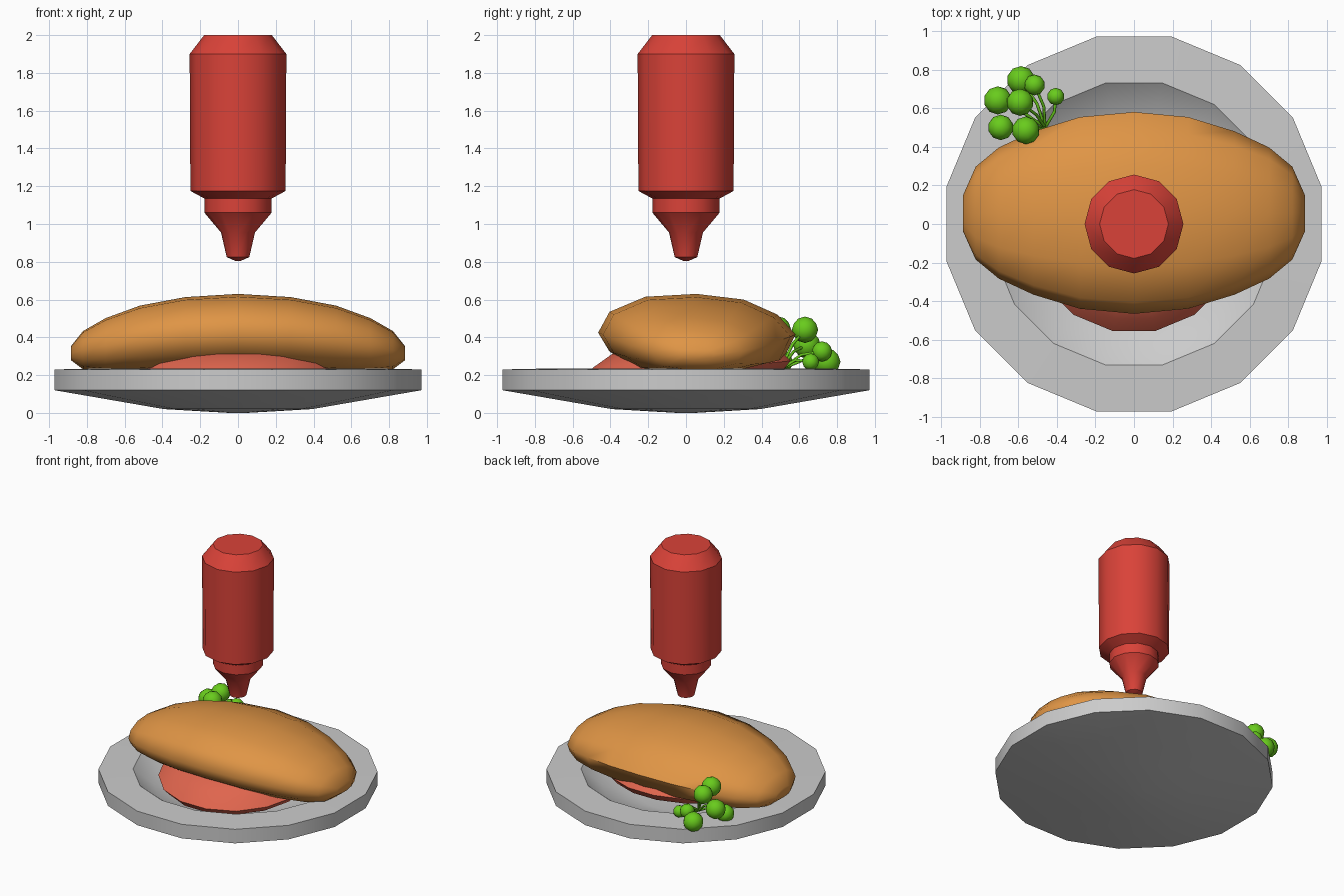
import bpy
import bmesh
import math
from mathutils import Vector

cube = bpy.data.objects.get("Cube")
if cube:
    bpy.data.objects.remove(cube, do_unlink=True)


def material(name, rgb):
    mat = bpy.data.materials.new(name)
    mat.use_nodes = True
    mat.diffuse_color = (*rgb, 1)
    mat.node_tree.nodes["Principled BSDF"].inputs["Base Color"].default_value = (*rgb, 1)
    return mat


GREY = material("plate grey", (0.6, 0.6, 0.6))
RED = material("bottle red", (0.7, 0.055, 0.04))
CORAL = material("meat coral", (0.74, 0.13, 0.075))
BROWN = material("bun brown", (0.74, 0.3, 0.06))
GREEN = material("herb green", (0.14, 0.6, 0.012))


def finish(bm, name, mat, angle):
    """Turn a bmesh into a shaded object with one material."""
    bmesh.ops.recalc_face_normals(bm, faces=bm.faces[:])
    mesh = bpy.data.meshes.new(name)
    bm.to_mesh(mesh)
    bm.free()
    obj = bpy.data.objects.new(name, mesh)
    bpy.context.collection.objects.link(obj)
    mesh.materials.append(mat)
    bpy.ops.object.select_all(action="DESELECT")
    obj.select_set(True)
    bpy.context.view_layer.objects.active = obj
    bpy.ops.object.shade_smooth_by_angle(angle=math.radians(angle))
    return obj


def loft(rings):
    """Skin a list of equal-length point rings and cap both ends."""
    bm = bmesh.new()
    loops = [[bm.verts.new(p) for p in ring] for ring in rings]
    n = len(loops[0])
    for a, b in zip(loops, loops[1:]):
        for i in range(n):
            j = (i + 1) % n
            bm.faces.new((a[i], a[j], b[j], b[i]))
    bm.faces.new(loops[0])
    bm.faces.new(loops[-1])
    return bm


def lathe(profile, sides, offset=0.0):
    """Revolve (radius, height) points around the z axis."""
    turns = [2 * math.pi * (i + offset) / sides for i in range(sides)]
    return loft([[(r * math.cos(t), r * math.sin(t), z) for t in turns]
                 for r, z in profile])


# Plate: sixteen-sided shallow dish with a flat rim
plate_profile = [(0.05, 0.0), (0.4, 0.02), (0.99, 0.12), (0.99, 0.23),
                 (0.745, 0.235), (0.6, 0.12), (0.35, 0.065), (0.05, 0.06)]
finish(lathe(plate_profile, 16, 0.5), "plate", GREY, 40)

# Meat: rounded patty, higher towards the back
meat_profile = [(0.2, 0.09), (0.4, 0.095), (0.52, 0.12), (0.565, 0.17),
                (0.5, 0.24), (0.4, 0.3), (0.2, 0.32)]
meat = lathe(meat_profile, 16, 0.5)
for v in meat.verts:
    v.co.z += 0.1 * max(0, v.co.y + 0.5)
finish(meat, "meat", CORAL, 60)

# Bun: one cross-section scaled along a drooping spine
SECTION = [(-0.52, 0), (-0.46, 0.11), (-0.27, 0.19), (0, 0.205), (0.25, 0.175),
           (0.43, 0.095), (0.525, -0.01), (0.46, -0.14), (0.2, -0.2),
           (-0.1, -0.2), (-0.35, -0.17), (-0.46, -0.1)]
half = [(0.28, 0.95, 0.97), (0.52, 0.81, 0.88), (0.7, 0.65, 0.71),
        (0.82, 0.46, 0.5), (0.885, 0.18, 0.18)]
stations = ([(-x, w, h) for x, w, h in reversed(half)] + [(0, 1, 1)] + half)
bun_rings = []
for x, w, h in stations:
    spine = 0.425 - 0.14 * x * x
    bun_rings.append([(x, 0.055 + y * w, spine + z * h) for y, z in SECTION])
finish(loft(bun_rings), "bun", BROWN, 60)

# Squeeze bottle, nozzle down
bottle_profile = [(0.015, 0.805), (0.06, 0.825), (0.09, 0.955), (0.178, 1.06),
                  (0.178, 1.135), (0.252, 1.175), (0.256, 1.9),
                  (0.183, 1.995), (0.178, 2.0)]
finish(lathe(bottle_profile, 12), "squeeze_bottle", RED, 35)

# Herb sprig: round leaves on thin stems from one root
root = Vector((-0.46, 0.5, 0.23))
leaves = [(-0.705, 0.64, 0.36, 0.073), (-0.585, 0.745, 0.27, 0.073),
          (-0.59, 0.63, 0.44, 0.07), (-0.69, 0.5, 0.27, 0.066),
          (-0.56, 0.485, 0.44, 0.072), (-0.515, 0.72, 0.325, 0.054),
          (-0.405, 0.66, 0.27, 0.045)]
leaf_mesh = bmesh.new()
stems = bpy.data.curves.new("herb_stems", "CURVE")
stems.dimensions = "3D"
stems.bevel_depth = 0.008
stems.bevel_resolution = 1
for x, y, z, radius in leaves:
    tip = Vector((x, y, z))
    made = bmesh.ops.create_icosphere(leaf_mesh, subdivisions=2, radius=radius)
    bmesh.ops.translate(leaf_mesh, verts=made["verts"], vec=tip)
    spline = stems.splines.new("POLY")
    spline.points.add(2)
    middle = root.lerp(tip, 0.5) + Vector((0.02, 0, 0.03))
    for point, co in zip(spline.points, (root, middle, tip)):
        point.co = (*co, 1)
finish(leaf_mesh, "herb_leaves", GREEN, 60)
stem_object = bpy.data.objects.new("herb_stems", stems)
stems.materials.append(GREEN)
bpy.context.collection.objects.link(stem_object)
